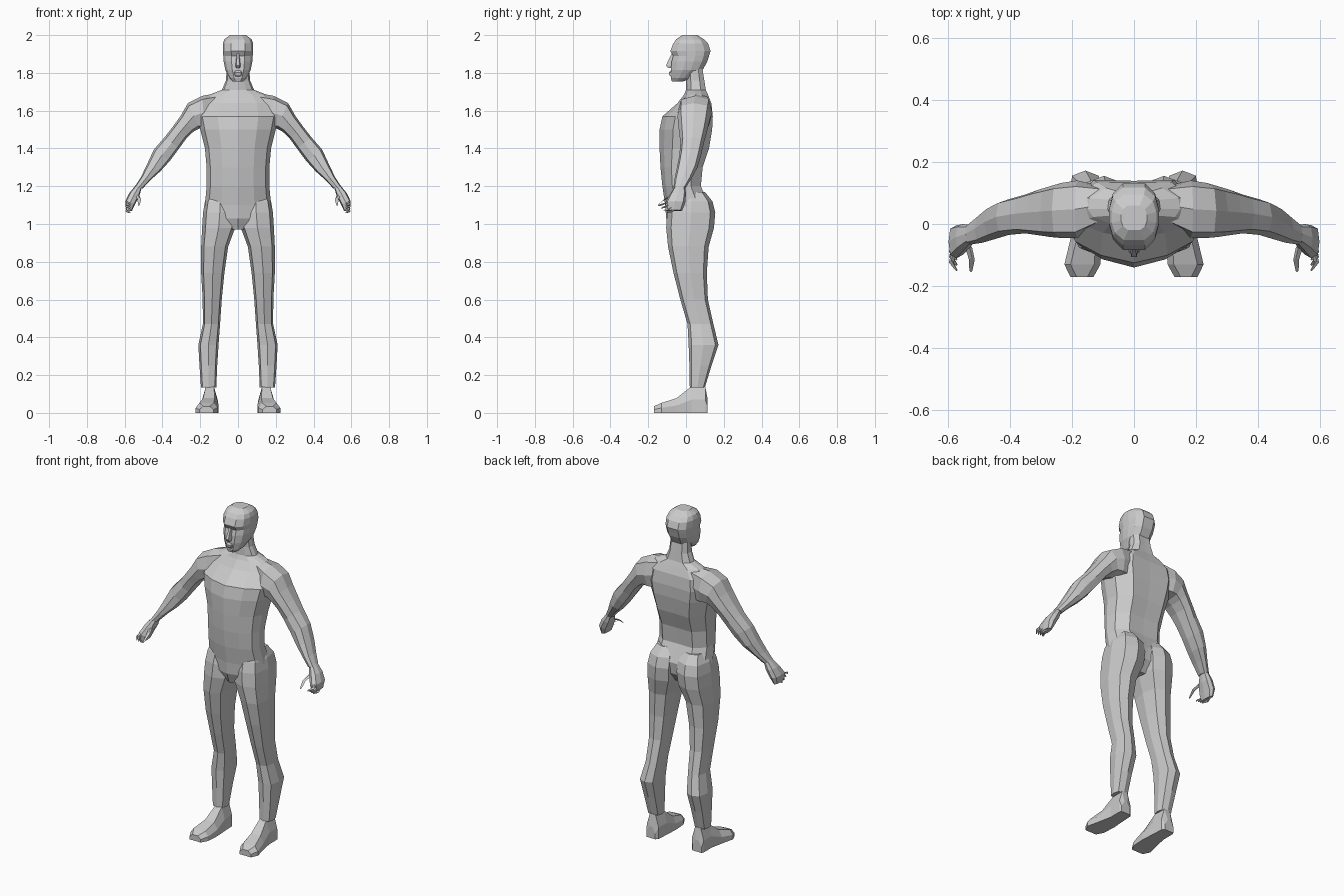
import bpy, bmesh, math
from mathutils import Vector

grey = bpy.data.materials.new("light_grey")
grey.diffuse_color = (0.6, 0.6, 0.6, 1)


def loft(name, rings, mirror=False):
    """Skin a list of equal-length point rings, cap both ends, flat shaded."""
    bm = bmesh.new()
    vr = [[bm.verts.new(p) for p in r] for r in rings]
    n = len(vr[0])
    for a, b in zip(vr, vr[1:]):
        for i in range(n):
            j = (i + 1) % n
            bm.faces.new((a[i], a[j], b[j], b[i]))
    bm.faces.new(vr[0])
    bm.faces.new(vr[-1])
    bmesh.ops.recalc_face_normals(bm, faces=bm.faces)
    me = bpy.data.meshes.new(name)
    bm.to_mesh(me)
    bm.free()
    me.materials.append(grey)
    ob = bpy.data.objects.new(name, me)
    bpy.context.collection.objects.link(ob)
    if mirror:
        ob.modifiers.new("Mirror", 'MIRROR').use_mirror_merge = False
    return ob


def sym(half):
    """Complete a right-hand half outline (x fraction, depth fraction)."""
    return half + [(-x, t) for x, t in reversed(half) if x > 0]


TORSO = sym([(0, 0), (.5, .09), (.88, .25), (1, .45), (.95, .72), (.6, .97), (0, .96)])
HEAD = sym([(.45, 0), (.85, .16), (1, .38), (1, .62), (.85, .85), (.45, 1)])
OCT = [(math.cos(k * math.pi / 4) * (1.12 if k % 2 else 1),
        math.sin(k * math.pi / 4) * (1.12 if k % 2 else 1)) for k in range(8)]


def body_ring(shape, z, hw, yf, yb):
    return [(x * hw, yf + t * (yb - yf), z) for x, t in shape]


def limb_ring(outer, inner, yf, yb):
    """Octagon spanning outer/inner (x, z) points and a y range."""
    o, i = Vector((outer[0], 0, outer[1])), Vector((inner[0], 0, inner[1]))
    c, u = (o + i) / 2 + Vector((0, (yf + yb) / 2, 0)), (o - i) / 2
    v = Vector((0, (yb - yf) / 2, 0))
    return [c + u * a + v * b for a, b in OCT]


# torso with shoulders and neck
loft("torso", [body_ring(TORSO, *r) for r in [
    (.97, .04, -.085, .07), (1.03, .155, -.105, .12), (1.1, .175, -.11, .13),
    (1.2, .166, -.125, .085), (1.3, .166, -.135, .095), (1.4, .175, -.14, .13),
    (1.5, .2, -.14, .147), (1.57, .215, -.125, .15), (1.64, .2, -.045, .14),
    (1.685, .15, -.01, .12), (1.71, .085, .0, .108), (1.76, .064, .0, .1),
    (1.82, .06, .0, .09)]])

# head
loft("head", [body_ring(HEAD, *r) for r in [
    (1.755, .028, -.075, -.015), (1.772, .045, -.08, .03), (1.815, .067, -.08, .088),
    (1.86, .076, -.076, .113), (1.89, .078, -.068, .122), (1.915, .08, -.083, .13),
    (1.955, .08, -.068, .117), (1.978, .072, -.052, .095), (2.0, .042, -.02, .06)]])

# nose and lips
loft("nose", [[(-w, -.05, z), (-w * .5, y, z), (w * .5, y, z), (w, -.05, z)]
              for z, w, y in [(1.905, .009, -.074), (1.84, .018, -.106), (1.825, .016, -.095)]])
loft("lips", [[(-w, -.06, z), (-w * .6, y, z), (w * .6, y, z), (w, -.06, z)]
              for z, w, y in [(1.812, .02, -.082), (1.802, .028, -.091),
                              (1.79, .026, -.089), (1.78, .02, -.08)]])

# legs with buttocks and calves
loft("leg", [limb_ring((xo, z), (xi, z), yf, yb) for z, xi, xo, yf, yb in [
    (1.17, .03, .15, -.06, .1), (1.12, .012, .175, -.085, .14),
    (1.06, .008, .185, -.1, .155), (.98, .015, .19, -.105, .148),
    (.88, .052, .195, -.095, .12), (.74, .072, .195, -.066, .11),
    (.6, .086, .187, -.03, .116), (.47, .095, .186, .008, .145),
    (.36, .103, .21, .014, .172), (.25, .11, .204, .018, .135),
    (.135, .115, .196, .02, .1)]], True)

# feet, heel to toe
loft("foot", [[(xi, y, 0), (xo, y, 0), (xo, y, h * .5), (xo - .02, y, h),
               (xi + .02, y, h), (xi, y, h * .5)]
              for y, xi, xo, h in [
    (.115, .125, .185, .07), (.102, .112, .19, .14), (.028, .108, .19, .14),
    (-.05, .103, .205, .078), (-.13, .108, .224, .053), (-.17, .13, .205, .035)]], True)

# arms from the shoulder down to the wrist
loft("arm", [limb_ring(*r) for r in [
    ((.1, 1.695), (.13, 1.5), .0, .125), ((.19, 1.678), (.175, 1.5), -.045, .14),
    ((.265, 1.64), (.205, 1.505), -.045, .132), ((.302, 1.575), (.235, 1.49), -.042, .122),
    ((.345, 1.515), (.272, 1.455), -.036, .11), ((.388, 1.46), (.312, 1.4), -.03, .095),
    ((.445, 1.395), (.36, 1.335), -.035, .08), ((.482, 1.315), (.41, 1.28), -.048, .06),
    ((.513, 1.25), (.46, 1.235), -.06, .03), ((.545, 1.2), (.505, 1.188), -.066, .0)]], True)

# palm
loft("hand", [limb_ring(*r) for r in [
    ((.542, 1.205), (.51, 1.19), -.06, -.004), ((.575, 1.165), (.522, 1.15), -.085, .0),
    ((.597, 1.12), (.545, 1.105), -.11, -.004), ((.592, 1.075), (.562, 1.068), -.108, -.02)]], True)


def digit(name, a, b, c, r):
    """Bent four-sided finger through three points."""
    loft(name, [[(p[0] + r * k * dx, p[1] + r * k * dy, p[2] + r * k * dz)
                 for dx, dy, dz in [(1, 0, 0), (0, 1, 1), (-1, 0, 0), (0, -1, -1)]]
                for p, k in ((a, 1), (b, .85), (c, .45))], True)


# thumb and curled fingers
digit("thumb", (.532, -.075, 1.15), (.522, -.115, 1.13), (.525, -.15, 1.1), .011)
for i in range(4):
    y, z = -.045 - .017 * i, 1.082 + .012 * i
    digit("finger", (.58, y, z), (.588, y - .028, z - .014), (.572, y - .052, z - .02), .009)
